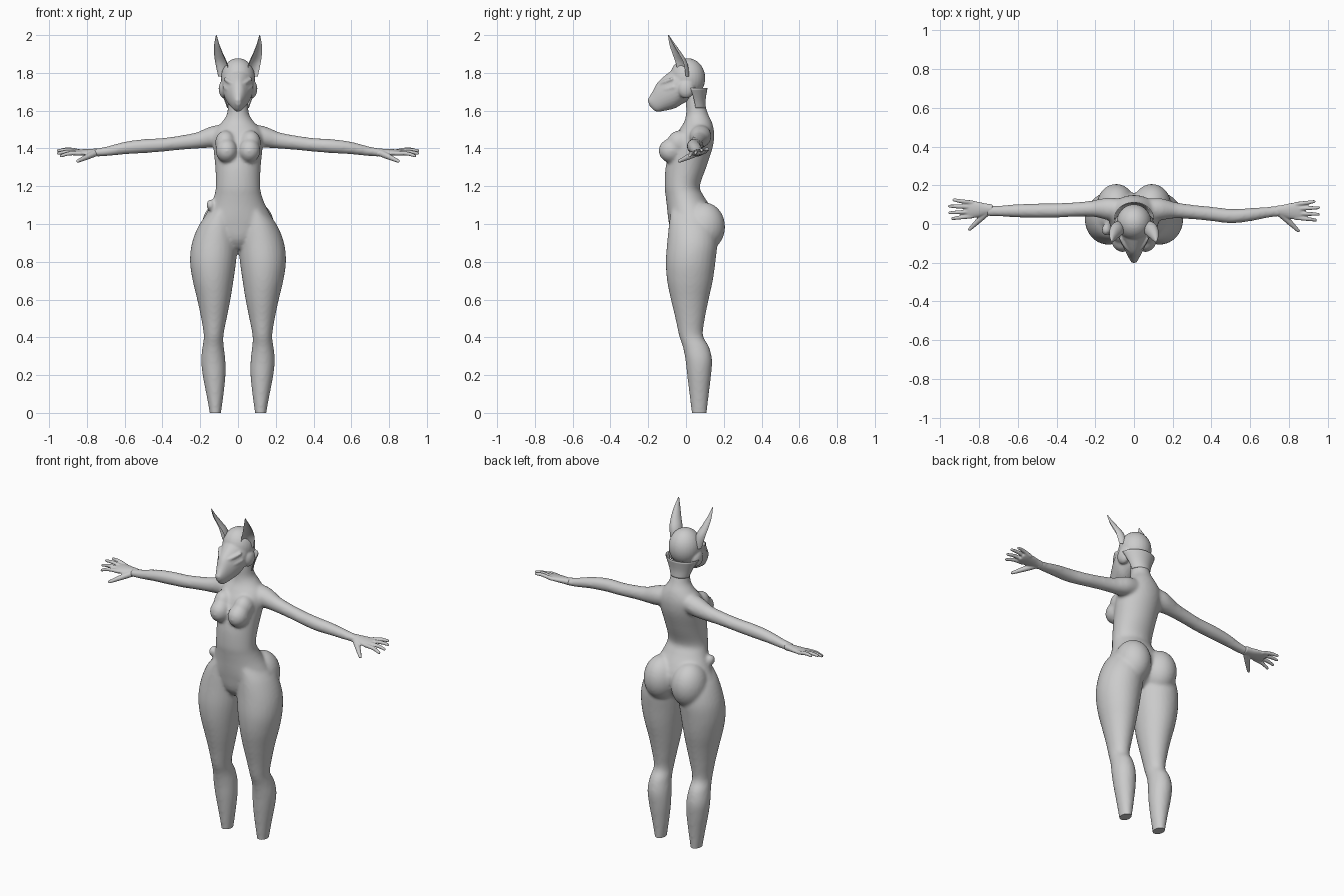
import bpy, bmesh, math
from mathutils import Vector, Matrix

if "Cube" in bpy.data.objects:
    bpy.data.objects.remove(bpy.data.objects["Cube"])

SKIN = bpy.data.materials.new("plain_grey")
SKIN.diffuse_color = (0.6, 0.6, 0.6, 1)
SKIN.use_nodes = True
SKIN.node_tree.nodes["Principled BSDF"].inputs["Base Color"].default_value = SKIN.diffuse_color


def resample(rows, steps=4):
    """Catmull-Rom interpolation between rows of numbers."""
    out = []
    for i in range(len(rows) - 1):
        p0, p1, p2 = rows[max(i - 1, 0)], rows[i], rows[i + 1]
        p3 = rows[min(i + 2, len(rows) - 1)]
        for k in range(steps):
            t = k / steps
            out.append([0.5 * (2 * b + (c - a) * t + (2 * a - 5 * b + 4 * c - d) * t * t
                               + (3 * b - a - 3 * c + d) * t ** 3)
                        for a, b, c, d in zip(p0, p1, p2, p3)])
    return out + [list(rows[-1])]


def loft(bm, rings):
    """Skin closed rings of points and cap both ends."""
    vs = [[bm.verts.new(p) for p in r] for r in rings]
    n = len(vs[0])
    for a, b in zip(vs, vs[1:]):
        for i in range(n):
            j = (i + 1) % n
            bm.faces.new((a[i], a[j], b[j], b[i]))
    bm.faces.new(vs[0][::-1])
    bm.faces.new(vs[-1])


def oval(c, u, v, n=28):
    c, u, v = Vector(c), Vector(u), Vector(v)
    return [c + u * math.cos(2 * math.pi * i / n) + v * math.sin(2 * math.pi * i / n)
            for i in range(n)]


def ball(bm, c, r):
    m = Matrix.Translation(c) @ Matrix.Diagonal((*r, 1))
    bmesh.ops.create_uvsphere(bm, u_segments=28, v_segments=18, radius=1, matrix=m)


def tube(bm, rows):
    """Round limb through rows of x, y, z, radius."""
    rows = resample(rows)
    pts = [Vector(r[:3]) for r in rows]
    rings = []
    for i, r in enumerate(rows):
        t = (pts[min(i + 1, len(pts) - 1)] - pts[max(i - 1, 0)]).normalized()
        u = t.cross(Vector((0, 0, 1))).normalized()
        rings.append(oval(pts[i], u * r[3], t.cross(u) * r[3], 14))
    loft(bm, rings)
    for e, r in ((pts[0], rows[0][3]), (pts[-1], rows[-1][3])):
        ball(bm, e, (r, r, r))


def finish(bm, name, voxel=0, smooth=0, cut_floor=False, angle=60):
    """Turn a bmesh into an object, optionally fused into a single skin."""
    bmesh.ops.recalc_face_normals(bm, faces=bm.faces)
    me = bpy.data.meshes.new(name)
    bm.to_mesh(me)
    bm.free()
    ob = bpy.data.objects.new(name, me)
    bpy.context.collection.objects.link(ob)
    if voxel:
        m = ob.modifiers.new("fuse", 'REMESH')
        m.mode, m.voxel_size = 'VOXEL', voxel
        m = ob.modifiers.new("soften", 'SMOOTH')
        m.factor, m.iterations = 0.5, smooth
        dg = bpy.context.evaluated_depsgraph_get()
        ob.data = bpy.data.meshes.new_from_object(ob.evaluated_get(dg))
        ob.modifiers.clear()
    if cut_floor:
        b = bmesh.new()
        b.from_mesh(ob.data)
        geom = b.verts[:] + b.edges[:] + b.faces[:]
        res = bmesh.ops.bisect_plane(b, geom=geom, plane_co=(0, 0, 0),
                                     plane_no=(0, 0, 1), clear_inner=True)
        edges = [e for e in res['geom_cut'] if isinstance(e, bmesh.types.BMEdge)]
        bmesh.ops.holes_fill(b, edges=edges)
        b.to_mesh(ob.data)
        b.free()
    ob.data.materials.clear()
    ob.data.materials.append(SKIN)
    bpy.ops.object.select_all(action='DESELECT')
    ob.select_set(True)
    bpy.context.view_layer.objects.active = ob
    bpy.ops.object.shade_smooth_by_angle(angle=math.radians(angle))
    return ob


# Body: torso and neck rows are z, half width, front y, back y
body = bmesh.new()
TORSO = [(.87, .03, -.04, .08), (.92, .12, -.075, .13), (1.0, .19, -.09, .16),
         (1.05, .17, -.097, .15), (1.1, .145, -.102, .125), (1.15, .126, -.108, .093),
         (1.2, .117, -.113, .073), (1.3, .12, -.108, .107), (1.4, .13, -.085, .14),
         (1.46, .132, -.06, .149), (1.5, .12, -.035, .147), (1.54, .085, -.01, .137),
         (1.58, .059, .0, .118), (1.63, .053, 0, .102), (1.7, .05, 0, .09)]
loft(body, [oval((0, (f + b) / 2, z), (w, 0, 0), (0, (b - f) / 2, 0), 40)
            for z, w, f, b in resample(TORSO)])

# Leg rows are z, inner x, outer x, front y, back y
LEG = [(1.07, .03, .14, -.08, .1), (1.0, .008, .203, -.09, .15), (.9, .002, .244, -.1, .165),
       (.8, .01, .254, -.107, .156), (.7, .024, .24, -.1, .142), (.6, .04, .216, -.08, .12),
       (.5, .06, .195, -.056, .1), (.41, .077, .181, -.037, .09), (.35, .075, .188, -.017, .122),
       (.28, .067, .195, -.003, .138), (.2, .066, .187, .006, .133), (.1, .076, .168, .018, .121),
       (0, .09, .15, .03, .11), (-.04, .095, .145, .033, .107)]
# Arm rows are x, y on the right, y on the left, depth radius, z, height radius
ARM = [(.05, .075, .075, .055, 1.475, .055), (.13, .076, .078, .058, 1.463, .057),
       (.18, .074, .08, .048, 1.452, .05), (.22, .07, .079, .041, 1.442, .043),
       (.3, .062, .075, .037, 1.431, .038), (.4, .052, .07, .037, 1.419, .036),
       (.5, .041, .069, .037, 1.412, .037), (.6, .048, .068, .034, 1.402, .033),
       (.7, .062, .067, .028, 1.384, .025), (.76, .066, .068, .028, 1.378, .02)]
for s in (-1, 1):
    loft(body, [oval((s * (a + b) / 2, (f + k) / 2, z), ((b - a) / 2, 0, 0), (0, (k - f) / 2, 0))
                for z, a, b, f, k in resample(LEG)])
    loft(body, [oval((s * x, yr if s > 0 else yl, z), (0, ry, 0), (0, 0, rz))
                for x, yr, yl, ry, z, rz in resample(ARM)])
    ball(body, (s * .06, -.078, 1.388), (.058, .067, .064))   # bust
    ball(body, (s * .066, -.035, 1.43), (.055, .065, .065))
    ball(body, (s * .092, .095, .985), (.1, .112, .13))       # seat
ball(body, (-.145, -.03, 1.10), (.022, .03, .03))             # small hip bump
finish(body, "body", .009, 7, True)

# Hands: palm, four fingers and a thumb
PALM = [(.73, .026, .021), (.77, .032, .019), (.81, .041, .017), (.85, .044, .014), (.872, .038, .01)]
FINGERS = [(.103, .116, .937, 1.394), (.08, .084, .96, 1.389),
           (.055, .05, .96, 1.374), (.032, .02, .945, 1.36)]
for s, name in ((-1, "left_hand"), (1, "right_hand")):
    hand = bmesh.new()
    dy = .008 if s < 0 else 0
    loft(hand, [oval((s * x, .067 + dy, 1.379), (0, ry, .12 * ry), (0, 0, rz))
                for x, ry, rz in resample(PALM)])
    for y0, y1, tip, z1 in FINGERS:
        z0 = 1.379 + .15 * (y0 - .067)
        tube(hand, [(s * .835, y0 + dy, z0, .011),
                    (s * (.845 + tip) / 2, (y0 + y1) / 2 + dy, (z0 + z1) / 2 + .006, .0105),
                    (s * (tip - .008), y1 + dy, z1, .008)])
    tube(hand, [(s * .76, .05 + dy, 1.373, .018), (s * .8, .012 + dy, 1.355, .015),
                (s * .848, -.035 + dy, 1.333, .009)])
    finish(hand, name, .0045, 2)

# Head: skull, muzzle, cheeks and brows; muzzle rows are y, half width, low z, high z
head = bmesh.new()
ball(head, (0, .008, 1.772), (.09, .094, .106))
MUZZLE = [(.03, .07, 1.66, 1.85), (-.02, .083, 1.635, 1.85), (-.06, .079, 1.612, 1.825),
          (-.11, .06, 1.6, 1.787), (-.15, .04, 1.594, 1.75), (-.175, .027, 1.606, 1.705),
          (-.197, .015, 1.632, 1.668)]
loft(head, [oval((0, y, (a + b) / 2), (w, 0, 0), (0, 0, (b - a) / 2))
            for y, w, a, b in resample(MUZZLE)])
ball(head, (0, -.188, 1.655), (.015, .015, .014))
for s in (-1, 1):
    ball(head, (s * .072, .0, 1.715), (.03, .045, .05))
    tube(head, [(s * .016, -.142, 1.738, .008), (s * .042, -.115, 1.75, .011),
                (s * .068, -.075, 1.768, .009)])
    tube(head, [(s * .032, -.135, 1.705, .006), (s * .052, -.107, 1.712, .01),
                (s * .072, -.065, 1.725, .01)])
finish(head, "head", .006, 3)

# Ears: hollow crescent sections; rows are x, y, z, x radius, y radius
EAR = [(.075, -.02, 1.78, .034, .038), (.09, -.033, 1.85, .034, .041),
       (.104, -.054, 1.9, .026, .034), (.113, -.077, 1.95, .015, .021),
       (.115, -.094, 2.0, .002, .003)]
for s, name in ((-1, "left_ear"), (1, "right_ear")):
    ear = bmesh.new()
    opening = math.radians(-60)
    rings = []
    for x, y, z, rx, ry in resample(EAR):
        ring = []
        for i in range(28):
            a = 2 * math.pi * i / 28
            c, d = math.cos(a), math.sin(a)
            if c > 0:
                c *= -.6      # fold the open side inward
            px = c * math.cos(opening) - d * math.sin(opening)
            py = c * math.sin(opening) + d * math.cos(opening)
            ring.append((s * (x + rx * px), y + ry * py, z))
        rings.append(ring)
    loft(ear, rings)
    finish(ear, name, angle=70)

# Nape collar: thin flared band behind the head
collar = bmesh.new()
COLLAR = [(1.615, .054, .051, .05), (1.66, .07, .058, .042), (1.72, .1, .086, .024)]
grid = []
for z, rx, ry, cy in resample(COLLAR):
    grid.append([collar.verts.new((rx * math.cos(a), cy + ry * math.sin(a), z))
                 for a in (math.pi * i / 24 for i in range(25))])
for a, b in zip(grid, grid[1:]):
    for i in range(24):
        collar.faces.new((a[i], a[i + 1], b[i + 1], b[i]))
ob = finish(collar, "nape_collar", angle=45)
ob.modifiers.new("thickness", 'SOLIDIFY').thickness = .004
